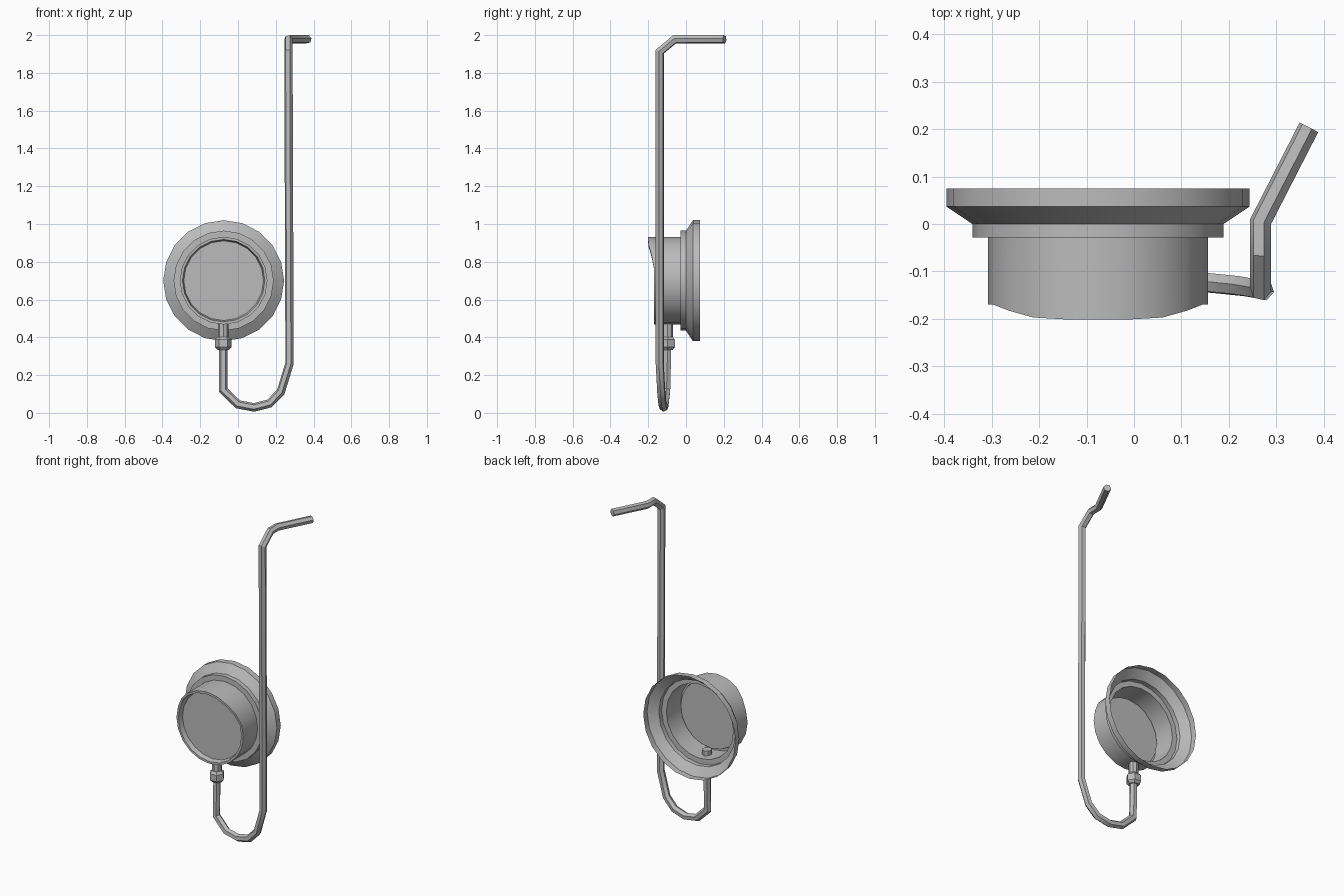
import bpy, bmesh, math
from mathutils import Vector

if "Cube" in bpy.data.objects:
    bpy.data.objects.remove(bpy.data.objects["Cube"])

metal = bpy.data.materials.new("grey_metal")
metal.use_nodes = True
metal.diffuse_color = (0.5, 0.5, 0.5, 1)
metal.node_tree.nodes["Principled BSDF"].inputs["Base Color"].default_value = (0.5, 0.5, 0.5, 1)

CX, CZ = -0.076, 0.70      # dial centre
SX, SY = -0.078, -0.097    # stem axis
SIDES = 20


def finish(bm, name):
    mesh = bpy.data.meshes.new(name)
    bm.to_mesh(mesh)
    bm.free()
    mesh.materials.append(metal)
    obj = bpy.data.objects.new(name, mesh)
    bpy.context.collection.objects.link(obj)
    bpy.ops.object.select_all(action="DESELECT")
    obj.select_set(True)
    bpy.context.view_layer.objects.active = obj
    bpy.ops.object.shade_smooth_by_angle(angle=math.radians(32))
    return obj


def skin(bm, rings):
    # bridge neighbouring rings of points with quads
    loops = [[bm.verts.new(p) for p in ring] for ring in rings]
    for a, b in zip(loops, loops[1:]):
        for i in range(len(a)):
            j = (i + 1) % len(a)
            bm.faces.new((a[i], a[j], b[j], b[i]))
    return loops


def hood(a):
    # how far the upper front rim sticks out
    t = min(max((math.cos(a) - 0.3) / 0.65, 0), 1)
    return 0.031 * t * t * (3 - 2 * t)


def dial_ring(radius, y, hooded=False):
    pts = []
    for i in range(SIDES):
        a = math.tau * i / SIDES
        pts.append((CX + radius * math.sin(a), y - (hood(a) if hooded else 0),
                    CZ + radius * math.cos(a)))
    return pts


# Hollow housing: flared back flange, step, drum and hooded front rim
bm = bmesh.new()
loops = skin(bm, [
    dial_ring(0.32, 0.075), dial_ring(0.32, 0.037), dial_ring(0.265, 0.0),
    dial_ring(0.265, -0.028), dial_ring(0.232, -0.028),
    dial_ring(0.232, -0.17, True), dial_ring(0.218, -0.17, True),
    dial_ring(0.211, -0.14)])
finish(bm, "housing")

# Dial face
bm = bmesh.new()
bm.faces.new([bm.verts.new(p) for p in reversed(dial_ring(0.211, -0.14))])
finish(bm, "dial_face")


def lathe_z(name, profile, sides):
    bm = bmesh.new()
    rings = [[(SX + r * math.cos(math.tau * i / sides),
               SY + r * math.sin(math.tau * i / sides), z) for i in range(sides)]
             for r, z in profile]
    loops = skin(bm, rings)
    bm.faces.new(list(reversed(loops[0])))
    bm.faces.new(loops[-1])
    finish(bm, name)


# Stem and nut under the housing
lathe_z("stem", [(0.028, 0.39), (0.028, 0.5)], 8)
lathe_z("nut", [(0.03, 0.333), (0.044, 0.348), (0.044, 0.388), (0.03, 0.403)], 6)

# Six-sided pipe with mitred bends
path = [Vector(p) for p in (
    (SX, SY, 0.36), (SX, -0.103, 0.12), (0.0, -0.112, 0.045), (0.085, -0.118, 0.029),
    (0.167, -0.125, 0.05), (0.226, -0.131, 0.11), (0.273, -0.139, 0.262),
    (0.267, -0.139, 1.912), (0.267, -0.06, 1.978), (0.267, 0.005, 1.978),
    (0.369, 0.204, 1.978))]
ring = [path[0] + Vector((0.0225 * math.cos(math.tau * i / 6),
                          0.0225 * math.sin(math.tau * i / 6), 0)) for i in range(6)]
rings = [ring]
for k in range(1, len(path)):
    d = (path[k] - path[k - 1]).normalized()
    n = d
    if k + 1 < len(path):
        n = (d + (path[k + 1] - path[k]).normalized()).normalized()
    ring = [p + d * ((path[k] - p).dot(n) / d.dot(n)) for p in ring]
    rings.append(ring)
bm = bmesh.new()
loops = skin(bm, rings)
bm.faces.new(list(reversed(loops[0])))
bm.faces.new(loops[-1])
bmesh.ops.recalc_face_normals(bm, faces=bm.faces)
finish(bm, "pipe")
